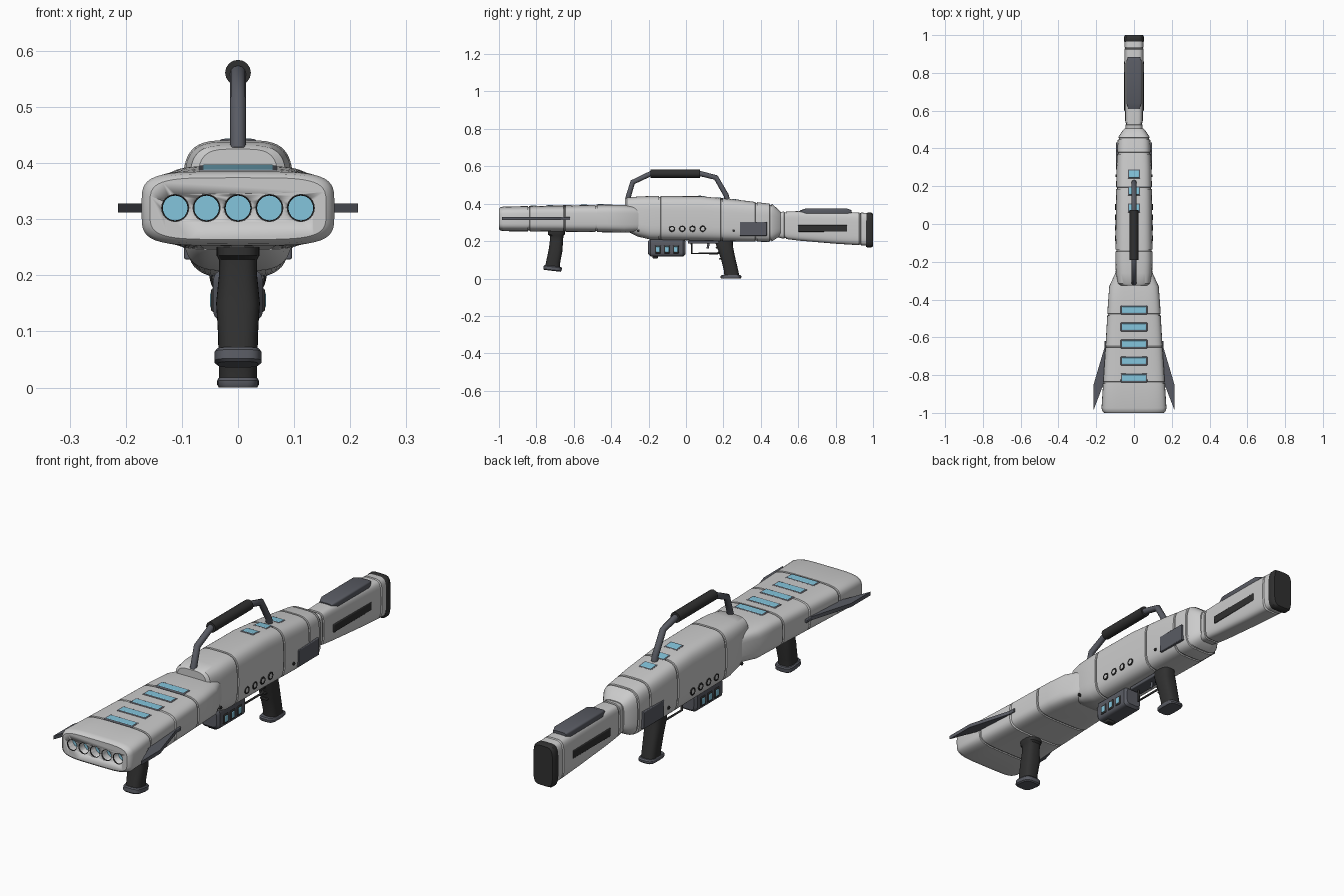
import bpy, bmesh
from math import cos, sin, pi, radians
from mathutils import Vector

if "Cube" in bpy.data.objects:
    bpy.data.objects.remove(bpy.data.objects["Cube"])


def material(name, rgb):
    m = bpy.data.materials.new(name)
    m.diffuse_color = (*rgb, 1)
    m.use_nodes = True
    m.node_tree.nodes["Principled BSDF"].inputs["Base Color"].default_value = m.diffuse_color
    return m


SHELL = material("shell", (0.62, 0.62, 0.64))
RUBBER = material("rubber", (0.03, 0.03, 0.03))
STEEL = material("steel", (0.10, 0.105, 0.125))
BLUE = material("glow_blue", (0.23, 0.56, 0.72))


def finish(ob, mat, angle=35):
    ob.data.materials.clear()
    ob.data.materials.append(mat)
    bpy.ops.object.select_all(action='DESELECT')
    bpy.context.view_layer.objects.active = ob
    ob.select_set(True)
    bpy.ops.object.shade_smooth_by_angle(angle=radians(angle))
    return ob


def from_bmesh(name, bm, mat):
    bmesh.ops.recalc_face_normals(bm, faces=bm.faces)
    me = bpy.data.meshes.new(name)
    bm.to_mesh(me)
    bm.free()
    ob = bpy.data.objects.new(name, me)
    bpy.context.collection.objects.link(ob)
    return finish(ob, mat)


def loft(name, stations, mat, n=4.0, grooves=(), upright=False, sides=48):
    """Superellipse sections (position, half width, low, high) along y, or along z if upright."""
    def at(p):
        for a, b in zip(stations, stations[1:]):
            if a[0] <= p <= b[0]:
                t = (p - a[0]) / (b[0] - a[0])
                return [u + (v - u) * t for u, v in zip(a, b)]
    st = [list(s) for s in stations]
    for g in grooves:
        for d, inset in ((-.005, 0), (-.004, .005), (.004, .005), (.005, 0)):
            p, w, lo, hi = at(g + d)
            st.append([p, w - inset, lo + inset, hi - inset])
    st.sort(key=lambda s: s[0])
    bm = bmesh.new()
    rings = []
    for p, w, lo, hi in st:
        ring = []
        for i in range(sides):
            c, s = cos(2 * pi * i / sides), sin(2 * pi * i / sides)
            x = w * abs(c) ** (2 / n) * (1 if c > 0 else -1)
            v = (lo + hi) / 2 + (hi - lo) / 2 * abs(s) ** (2 / n) * (1 if s > 0 else -1)
            ring.append(bm.verts.new((x, v, p) if upright else (x, p, v)))
        rings.append(ring)
    for a, b in zip(rings, rings[1:]):
        for i in range(sides):
            j = (i + 1) % sides
            bm.faces.new((a[i], a[j], b[j], b[i]))
    bm.faces.new(rings[0])
    bm.faces.new(rings[-1])
    return from_bmesh(name, bm, mat)


def box(name, c, size, mat, bevel=.004, tilt=0.0):
    bpy.ops.mesh.primitive_cube_add(size=1, location=c, rotation=(tilt, 0, 0))
    ob = bpy.context.object
    ob.name = name
    ob.scale = size
    bpy.ops.object.transform_apply(location=False, rotation=False)
    m = ob.modifiers.new("bevel", 'BEVEL')
    m.width, m.segments = bevel, 3
    return finish(ob, mat)


def cyl(name, c, r, depth, mat, axis='y'):
    rot = (pi / 2, 0, 0) if axis == 'y' else (0, pi / 2, 0)
    bpy.ops.mesh.primitive_cylinder_add(vertices=24, radius=r, depth=depth, location=c, rotation=rot)
    bpy.context.object.name = name
    return finish(bpy.context.object, mat)


def torus(name, c, R, r, mat, rot):
    bpy.ops.mesh.primitive_torus_add(major_radius=R, minor_radius=r, major_segments=28,
                                     minor_segments=8, location=c, rotation=rot)
    bpy.context.object.name = name
    return finish(bpy.context.object, mat)


def tube(name, pts, r, mat, res=4):
    cu = bpy.data.curves.new(name, 'CURVE')
    cu.dimensions, cu.bevel_depth, cu.bevel_resolution, cu.use_fill_caps = '3D', r, res, True
    sp = cu.splines.new('POLY')
    sp.points.add(len(pts) - 1)
    for p, (y, z) in zip(sp.points, pts):
        p.co = (0, y, z, 1)
    cu.materials.append(mat)
    ob = bpy.data.objects.new(name, cu)
    bpy.context.collection.objects.link(ob)
    return ob


# Wide flared barrel housing
barrel = loft("barrel_housing", [
    (-1.0, .157, .264, .374), (-.993, .166, .257, .381), (-.975, .172, .253, .385),
    (-.65, .151, .250, .390), (-.42, .138, .247, .395), (-.33, .131, .245, .393),
    (-.24, .090, .250, .385)], SHELL, 4.5, grooves=(-.84, -.65, -.48))

# Five recessed muzzle bores
for i in range(5):
    x = (i - 2) * .056
    cutter = cyl(f"bore_cutter_{i}", (x, -.98, .32), .025, .1, STEEL)
    cutter.hide_render = True
    cutter.hide_set(True)
    b = barrel.modifiers.new("bore", 'BOOLEAN')
    b.operation, b.object, b.solver = 'DIFFERENCE', cutter, 'EXACT'
    cyl(f"bore_lens_{i}", (x, -.95, .32), .0248, .02, BLUE)
    torus(f"bore_ring_{i}", (x, -.997, .32), .025, .003, RUBBER, (pi / 2, 0, 0))


# Main receiver
loft("receiver", [
    (-.325, .072, .262, .425), (-.315, .086, .252, .432), (-.26, .096, .225, .438),
    (-.19, .099, .208, .441), (.08, .096, .203, .440), (.30, .093, .198, .418),
    (.445, .086, .196, .400), (.462, .082, .200, .397), (.495, .060, .222, .368),
    (.505, .050, .232, .358)], SHELL, 4.0, grooves=(-.14, .19, .375, .452))

# Shoulder stock with butt pad and cheek rest
loft("stock", [
    (.49, .044, .220, .352), (.52, .046, .213, .358), (.60, .047, .203, .360),
    (.80, .049, .186, .357), (.93, .051, .178, .353), (.97, .050, .176, .350)],
    SHELL, 4.5, grooves=(.53, .93))
loft("butt_pad", [(.963, .050, .170, .349), (.97, .053, .166, .352),
                  (.99, .053, .166, .352), (1.0, .047, .172, .346)], RUBBER, 4.5)
loft("cheek_rest", [(.61, .030, .345, .364), (.64, .041, .340, .374), (.86, .041, .340, .374),
                    (.885, .032, .343, .366)], STEEL, 5)

# Top windows: barrel vents and receiver windows
for i in range(5):
    y = -.455 - i * .09
    z = .3945 + (y + .42) * .02
    box(f"vent_frame_{i}", (0, y, z - .004), (.142, .048, .012), STEEL, .004)
    box(f"vent_window_{i}", (0, y, z - .003), (.13, .036, .013), BLUE, .004)
for i in range(3):
    y = .085 + i * .09
    z = .440 - (y - .08) * .1
    box(f"receiver_frame_{i}", (0, y, z - .005), (.066, .05, .012), STEEL, .004, -.1)
    box(f"receiver_window_{i}", (0, y, z - .004), (.055, .039, .013), BLUE, .004, -.1)

# Carry handle
tube("handle_frame", [(-.312, .425), (-.285, .515), (-.19, .560), (.08, .560),
                      (.160, .540), (.215, .445), (.22, .42)], .014, STEEL)
tube("handle_grip", [(-.19, .561), (.075, .561)], .023, RUBBER, 6)

# Fins and side details, mirrored left and right
for side, s in (("left", -1), ("right", 1)):
    bm = bmesh.new()
    outline = [(.13, -.60), (.149, -.63), (.214, -.85), (.214, -.985), (.168, -.865), (.14, -.865)]
    f = bm.faces.new([bm.verts.new((s * x, y, .312)) for x, y in outline])
    ext = bmesh.ops.extrude_face_region(bm, geom=[f])
    bmesh.ops.translate(bm, vec=Vector((0, 0, .016)),
                        verts=[v for v in ext["geom"] if isinstance(v, bmesh.types.BMVert)])
    from_bmesh(f"fin_{side}", bm, STEEL)
    box(f"barrel_rail_{side}", (s * .151, -.665, .32), (.012, .09, .016), STEEL, .003)
    for i in range(4):
        y = -.075 + i * .055
        cyl(f"port_{side}_{i}", (s * .095, y, .266), .012, .006, SHELL, 'x')
        torus(f"port_ring_{side}_{i}", (s * .0965, y, .266), .013, .0035, RUBBER, (0, pi / 2, 0))
    for i, y in enumerate((-.255, .255)):
        cyl(f"screw_{side}_{i}", (s * .092, y, .256), .007, .01, RUBBER, 'x')
    box(f"side_panel_{side}", (s * .087, .36, .266), (.018, .145, .075), STEEL, .003)
    box(f"stock_slot_{side}", (s * .047, .73, .268), (.01, .265, .036), RUBBER, .004)

# Power pack under the receiver
loft("power_pack", [(-.202, .036, .130, .20), (-.19, .045, .118, .21),
                    (-.015, .045, .118, .21), (-.003, .036, .128, .20)], STEEL, 5)
box("pack_latch", (0, -.165, .116), (.04, .03, .016), RUBBER)
for s in (-1, 1):
    for i in range(3):
        y = -.15 + i * .048
        box(f"pack_frame_{i}", (s * .044, y, .156), (.008, .034, .042), RUBBER)
        box(f"pack_window_{i}", (s * .045, y, .156), (.009, .022, .030), BLUE)

# Trigger group
box("trigger_mount", (0, .11, .194), (.06, .20, .016), STEEL)
tube("trigger_guard", [(.03, .20), (.03, .134), (.17, .134), (.185, .15)], .005, RUBBER)
tube("trigger", [(.115, .20), (.12, .18), (.115, .160)], .006, STEEL)

# Rear pistol grip with finger ridges and base plate
loft("rear_grip", [(.015, .034, .205, .285), (.04, .034, .203, .280), (.10, .036, .188, .266),
                   (.15, .038, .172, .255), (.18, .036, .160, .250), (.21, .034, .155, .25)],
     RUBBER, 2.8, upright=True, sides=32)
for i in range(3):
    box(f"finger_ridge_{i}", (0, .168 + i * .009, .165 - i * .03), (.034, .018, .009), RUBBER, .003)
loft("rear_grip_base", [(0, .034, .188, .292), (.005, .037, .185, .296),
                        (.013, .037, .185, .296), (.018, .034, .19, .29)],
     STEEL, 4, upright=True, sides=32)

# Front grip with collar and tilted foot
loft("front_grip", [(.055, .035, -.755, -.675), (.09, .035, -.748, -.672), (.15, .039, -.735, -.660),
                    (.20, .034, -.728, -.658), (.228, .034, -.728, -.655), (.235, .038, -.738, -.648),
                    (.255, .038, -.738, -.648)], RUBBER, 2.8, upright=True, sides=32)
foot = loft("front_grip_foot", [(-.013, .036, -.044, .044), (-.008, .042, -.049, .049),
                                (.008, .042, -.049, .049), (.013, .038, -.045, .045)],
            STEEL, 3.5, upright=True, sides=32)
foot.location = (0, -.713, .054)
foot.rotation_euler = (-.12, 0, 0)
